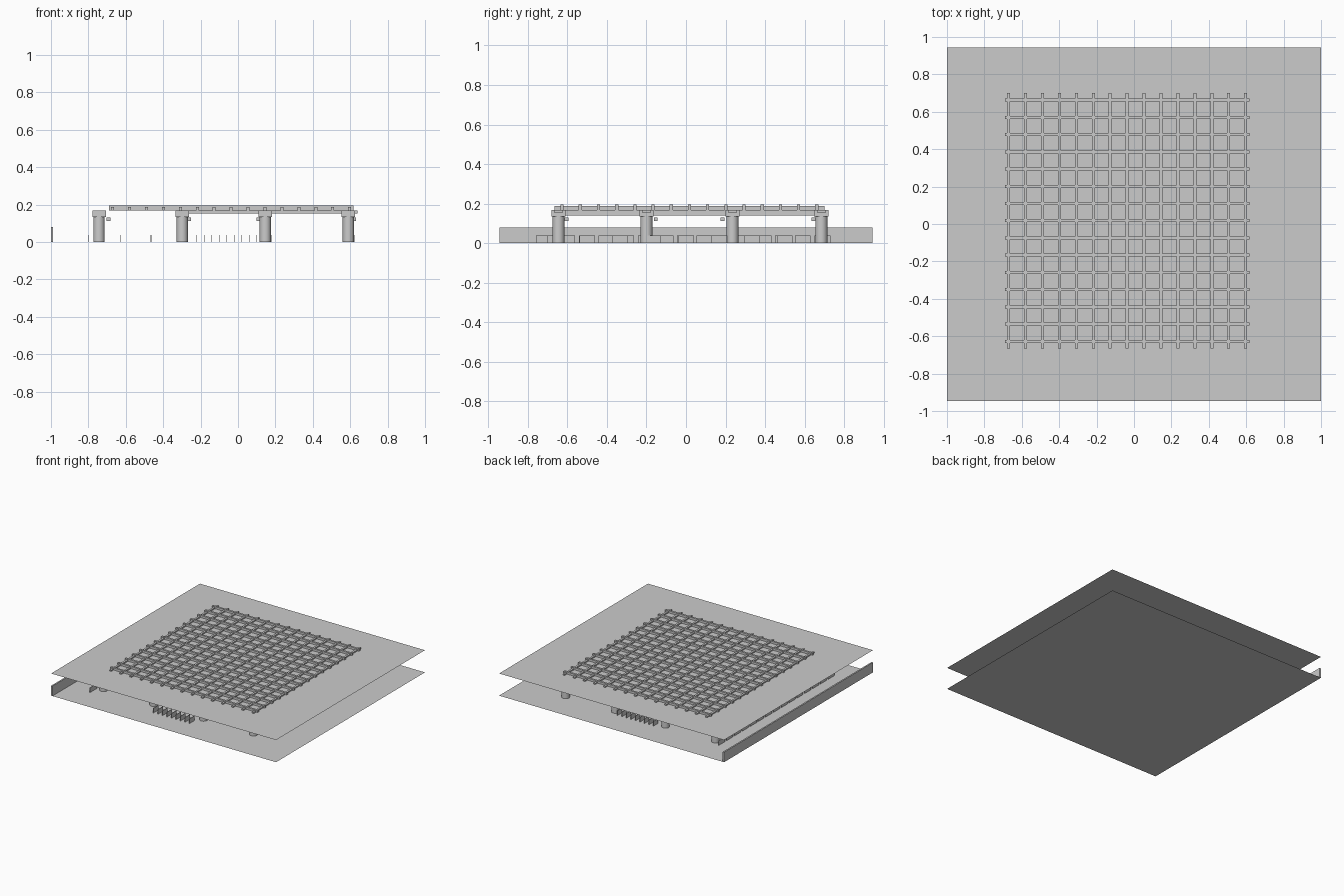
import bpy, bmesh, math
from mathutils import Matrix

if "Cube" in bpy.data.objects:
    bpy.data.objects.remove(bpy.data.objects["Cube"])

grey = bpy.data.materials.new("plain_grey")
grey.diffuse_color = (0.6, 0.6, 0.6, 1)
grey.use_nodes = True
grey.node_tree.nodes["Principled BSDF"].inputs["Base Color"].default_value = grey.diffuse_color


def finish(name, bm):
    me = bpy.data.meshes.new(name)
    bm.to_mesh(me)
    bm.free()
    me.materials.append(grey)
    ob = bpy.data.objects.new(name, me)
    bpy.context.collection.objects.link(ob)
    return ob


def boxes(name, items):
    """Each item is (x0, x1, y0, y1, z0, z1)."""
    bm = bmesh.new()
    for x0, x1, y0, y1, z0, z1 in items:
        m = Matrix.Translation(((x0 + x1) / 2, (y0 + y1) / 2, (z0 + z1) / 2))
        m = m @ Matrix.Diagonal((x1 - x0, y1 - y0, z1 - z0, 1))
        bmesh.ops.create_cube(bm, size=1, matrix=m)
    return finish(name, bm)


def sheet(name, z):
    bm = bmesh.new()
    bm.faces.new([bm.verts.new((x, y, z)) for x, y in
                  ((-1, -.945), (1, -.945), (1, .945), (-1, .945))])
    return finish(name, bm)


def span(a, b, n):
    return [a + (b - a) * i / (n - 1) for i in range(n)]


# Floor, ceiling sheet and low side wall
sheet("floor", 0)
sheet("ceiling", 0.178)
boxes("side_wall", [(-1, -.988, -.945, .945, 0, .08)])

# Round columns with square caps
XS = (-.743, -.298, .146, .59)
YS = (-.645, -.2, .235, .685)
bm = bmesh.new()
for x in XS:
    for y in YS:
        bmesh.ops.create_cone(bm, cap_ends=True, segments=24, radius1=.03, radius2=.03,
                              depth=.136, matrix=Matrix.Translation((x, y, .068)))
cols = finish("columns", bm)
for p in cols.data.polygons:
    p.use_smooth = abs(p.normal.z) < .5
for e in cols.data.edges:
    a, b = (cols.data.vertices[i].co.z for i in e.vertices)
    e.use_edge_sharp = abs(a - b) < .01
boxes("column_caps", [(x - .036, x + .036, y - .036, y + .036, .134, .168)
                      for x in XS for y in YS])

# Beams joining the columns
boxes("long_beams", [(x - .025, x + .025, YS[0], YS[-1], .14, .168) for x in XS])
boxes("cross_beams", [(XS[1], .64, y - .02, y + .02, .153, .168) for y in YS])

# Ceiling lattice, standing slightly proud of the ceiling sheet
W = .008
boxes("lattice_bars_across", [(-.69, .618, y - W, y + W, .168, .195)
                              for y in span(-.627, .662, 15)])
boxes("lattice_bars_lengthwise", [(x - W, x + W, -.665, .7, .168, .188)
                                  for x in span(-.67, .597, 15)])

# Small fittings fixed on the columns
fit = []
for x, dx in zip(XS, (.05, .037, -.037, .03)):
    for y, dy in zip(YS, (.04, .047, -.05, -.04)):
        fit.append((x + dx - .01, x + dx + .01, y + dy - .01, y + dy + .01, .112, .13))
boxes("column_fittings", fit)

# Thin low barrier panels on the floor
panels = [(x, y, .03) for x in span(-.22, .1, 9) for y in (-.73, .7)]
panels += [(-.8, y, .04) for y in span(-.7, .69, 15)]
panels += [(x, y, .04) for x in (-.63, -.465, .18, .62) for y in span(-.5, .5, 7)]
boxes("barrier_panels", [(x - .002, x + .002, y - h, y + h, 0, .038) for x, y, h in panels])
